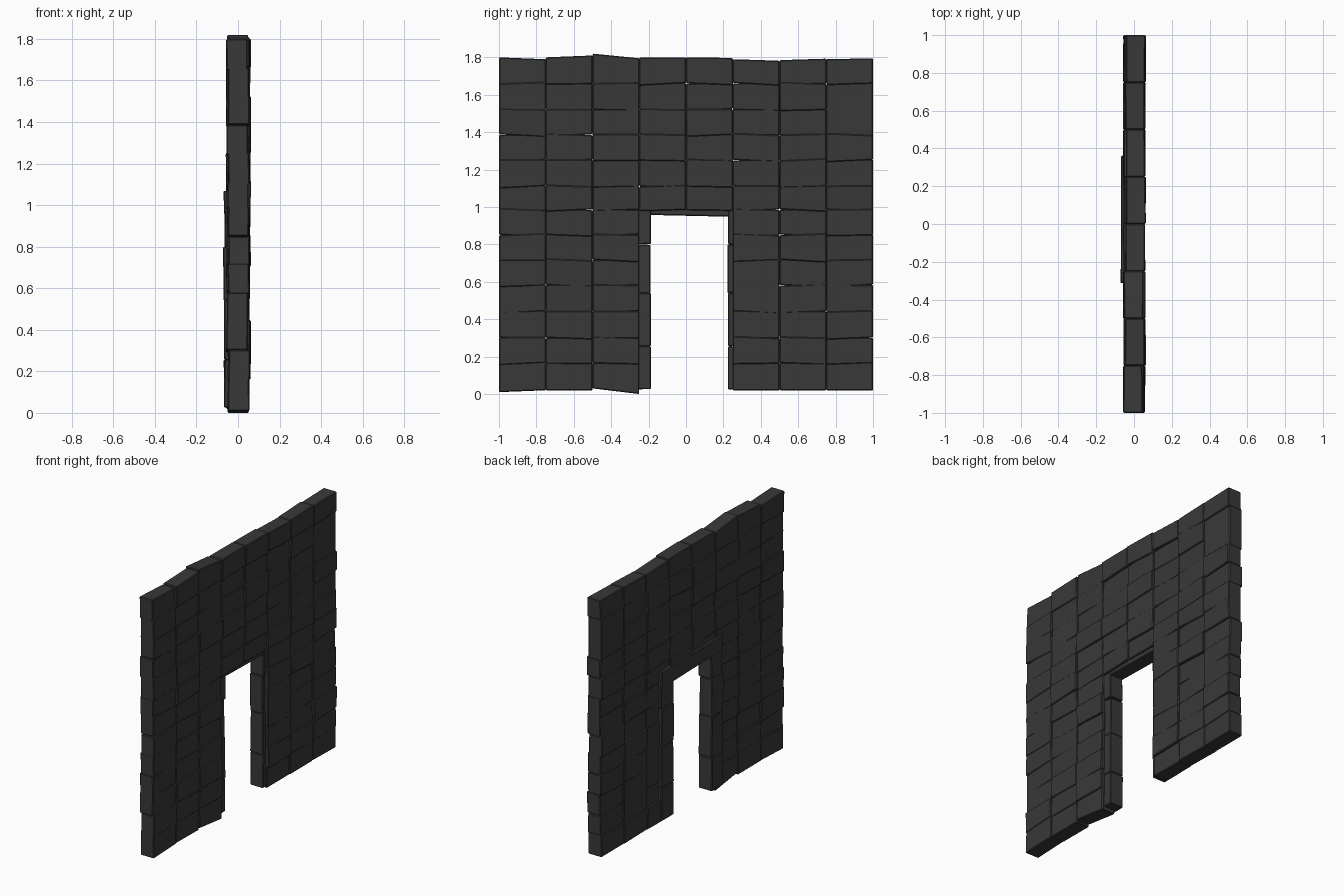
import bpy, bmesh, random

if "Cube" in bpy.data.objects:
    bpy.data.objects.remove(bpy.data.objects["Cube"])

random.seed(7)
stone = bpy.data.materials.new("dark_stone")
stone.diffuse_color = (0.04, 0.04, 0.04, 1)
stone.use_nodes = True
stone.node_tree.nodes["Principled BSDF"].inputs["Base Color"].default_value = stone.diffuse_color


def block(name, x0, x1, y0, y1, bottom, top, taper=0.003):
    """Rough block; bottom and top give the z at y0 and at y1."""
    bm = bmesh.new()
    r = lambda: random.uniform(-taper, taper)
    rows = []
    for zs in (bottom, top):
        rows.append([bm.verts.new((x + r(), y, z)) for x, y, z in
                     ((x0, y0, zs[0]), (x1, y0, zs[0]), (x1, y1, zs[1]), (x0, y1, zs[1]))])
    lo, hi = rows
    bm.faces.new(lo[::-1])
    bm.faces.new(hi)
    for i in range(4):
        j = (i + 1) % 4
        bm.faces.new((lo[i], lo[j], hi[j], hi[i]))
    bmesh.ops.bevel(bm, geom=bm.edges[:], offset=0.005, segments=1, affect='EDGES')
    me = bpy.data.meshes.new(name)
    bm.to_mesh(me)
    bm.free()
    me.materials.append(stone)
    ob = bpy.data.objects.new(name, me)
    bpy.context.collection.objects.link(ob)
    return ob


# Wall stones: 8 columns by 13 courses, leaving the doorway open
COURSES = [0.02, 0.165, 0.30, 0.44, 0.58, 0.715, 0.85, 0.985,
           1.11, 1.25, 1.385, 1.52, 1.66, 1.795]
TOPS = [(1.80, 1.79), (1.80, 1.81), (1.82, 1.795), (1.80, 1.80),
        (1.80, 1.797), (1.79, 1.782), (1.785, 1.793), (1.79, 1.795)]
BOTTOMS = {0: (0.01, 0.02), 1: (0.02, 0.018), 2: (0.03, 0.0)}
DOUBLE = {(7, 10), (5, 3)}          # stones two courses tall
for c in range(8):
    y0 = -1 + c * 0.25
    row = 7 if c in (3, 4) else 0
    while row < 13:
        end = row + (2 if (c, row) in DOUBLE else 1)
        tilt = random.uniform(-0.008, 0.008)
        bottom = (COURSES[row] - 0.004 + tilt, COURSES[row] - 0.004 - tilt)
        tilt = random.uniform(-0.006, 0.006)
        top = (COURSES[end] + 0.004 + tilt, COURSES[end] + 0.004 - tilt)
        if row == 0:
            bottom = BOTTOMS.get(c, (0.02, 0.018))
        if end == 13:
            top = TOPS[c]
        dx = random.uniform(-0.008, 0.008)
        block(f"wall_stone_{c}_{row}", -0.049 + dx, 0.053 + dx,
              y0, y0 + 0.25, bottom, top)
        row = end

# Door frame: stacked post stones and a lintel, proud of the -x face
POST = [0.025, 0.255, 0.54, 0.80, 0.99]
for side, a, b in (("left", -0.31, -0.188), ("right", 0.222, 0.36)):
    for i in range(4):
        d = random.uniform(-0.003, 0.003)
        block(f"{side}_door_post_{i}", -0.067 + d, 0.035 + d, a + d, b + d,
              (POST[i], POST[i] + d), (POST[i + 1], POST[i + 1] + d))
block("door_lintel", -0.068, 0.035, -0.31, 0.36, (0.96, 0.945), (1.068, 1.06))
